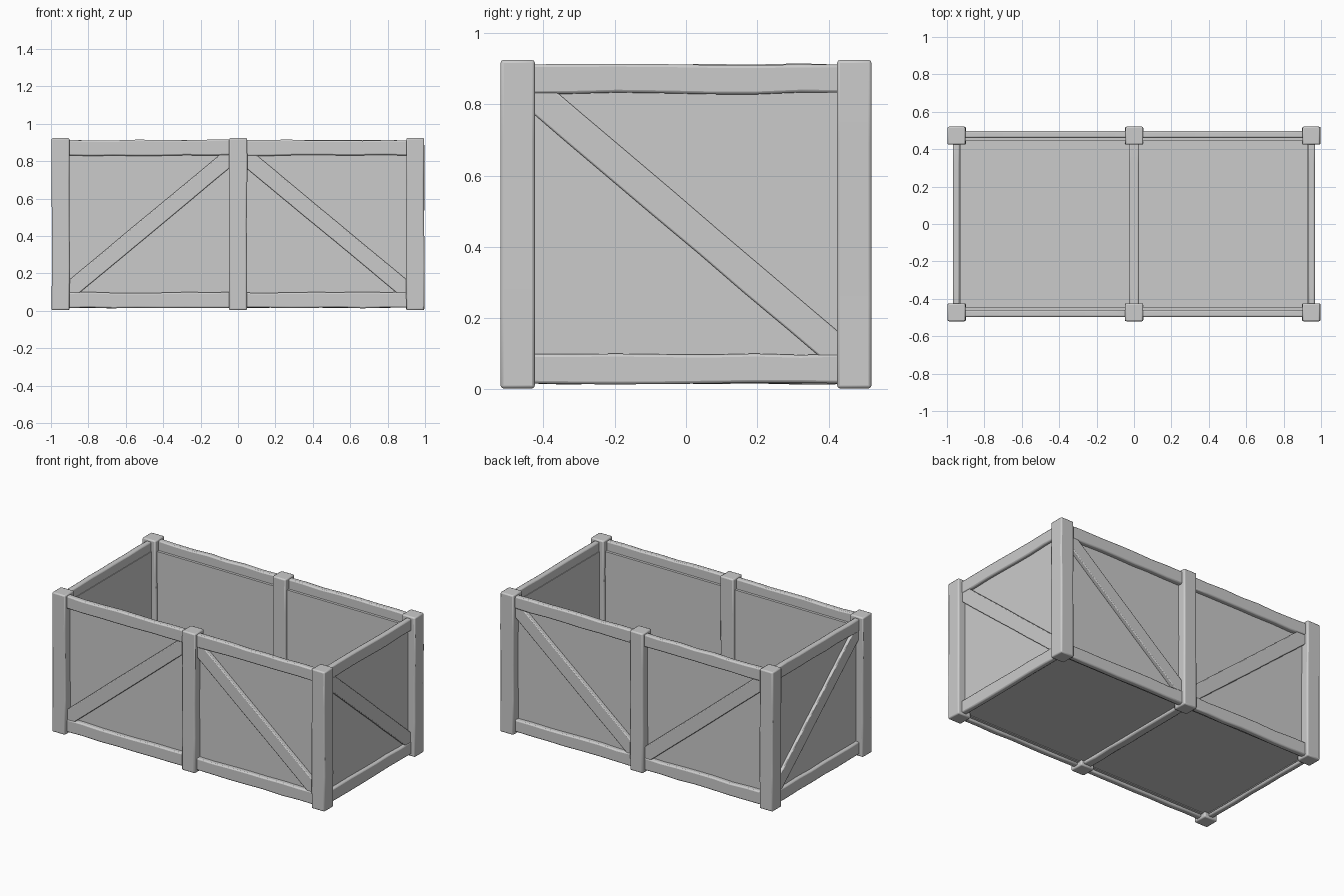
import bpy, bmesh, random
from mathutils import Vector, Matrix

if "Cube" in bpy.data.objects:
    bpy.data.objects.remove(bpy.data.objects["Cube"])

random.seed(4)


def beam(name, a, b, width, depth, normal, bevel=0.008, cuts=6, wobble=0.003):
    """Slightly uneven hewn beam from a to b; depth is measured along normal."""
    a, b, n = Vector(a), Vector(b), Vector(normal)
    d = (b - a).normalized()
    w = n.cross(d)
    bm = bmesh.new()
    bmesh.ops.create_cube(bm, size=1)
    bmesh.ops.scale(bm, vec=((b - a).length, width, depth), verts=bm.verts)
    if cuts:
        edges = [e for e in bm.edges
                 if abs(e.verts[0].co.x - e.verts[1].co.x) > 1e-4]
        bmesh.ops.subdivide_edges(bm, edges=edges, cuts=cuts)
        rings = {}
        for v in bm.verts:
            key = (round(v.co.x, 3), v.co.y > 0)
            if key not in rings:
                rings[key] = random.uniform(-wobble, wobble)
            v.co.y += rings[key]
    rot = Matrix((d, w, n)).transposed().to_4x4()
    bm.transform(Matrix.Translation((a + b) / 2) @ rot)
    bmesh.ops.recalc_face_normals(bm, faces=bm.faces)
    me = bpy.data.meshes.new(name)
    bm.to_mesh(me)
    bm.free()
    ob = bpy.data.objects.new(name, me)
    bpy.context.collection.objects.link(ob)
    if bevel:
        mod = ob.modifiers.new("soft_edges", 'BEVEL')
        mod.width = bevel
        mod.segments = 2
        mod.limit_method = 'ANGLE'
    bpy.ops.object.select_all(action='DESELECT')
    ob.select_set(True)
    bpy.context.view_layer.objects.active = ob
    bpy.ops.object.shade_smooth_by_angle()
    return ob


X, Y, Z = (1, 0, 0), (0, 1, 0), (0, 0, 1)
PX, PY = 0.948, 0.472      # post centres
RY, RX = 0.479, 0.95       # rail centres

# Six upright posts
for x in (-PX, 0, PX):
    for y in (-PY, PY):
        beam("post", (x, y, 0.003), (x, y, 0.924), 0.096, 0.096, Y,
             cuts=3, wobble=0.002)

for s, side in ((-1, "front"), (1, "back")):
    for h in (-1, 1):
        # Long-side rails between posts
        for z, part in ((0.057, "bottom"), (0.871, "top")):
            beam(f"{side}_{part}_rail", (h * 0.03, s * RY, z),
                 (h * 0.92, s * RY, z), 0.082, 0.038, Y)
        # Braces: lean to the centre on the front, outward on the back
        inner, outer = (0.845, 0.09) if s < 0 else (0.09, 0.845)
        beam(f"{side}_brace", (h * 0.015, s * RY, inner),
             (h * 0.925, s * RY, outer), 0.088, 0.03, Y,
             bevel=0.005, wobble=0.001)
    # Long-side board set behind the rails
    beam(f"{side}_panel", (-0.94, s * 0.455, 0.44), (0.94, s * 0.455, 0.44),
         0.82, 0.024, Y, bevel=0, cuts=0)

for s, side in ((-1, "left"), (1, "right")):
    # Short-end rails, brace and board
    for z, part in ((0.057, "bottom"), (0.871, "top")):
        beam(f"{side}_{part}_rail", (s * RX, -0.45, z), (s * RX, 0.45, z),
             0.082, 0.036, X)
    beam(f"{side}_brace", (s * RX, -0.445, 0.845), (s * RX, 0.445, 0.09),
         0.088, 0.03, X, bevel=0.005, wobble=0.001)
    beam(f"{side}_panel", (s * 0.937, -0.46, 0.44), (s * 0.937, 0.46, 0.44),
         0.82, 0.018, X, bevel=0, cuts=0)

# Floor board and the cross bar under the middle posts
beam("floor", (-0.94, 0, 0.045), (0.94, 0, 0.045), 0.92, 0.02, Z,
     bevel=0, cuts=0)
beam("floor_cross_bar", (0, -0.45, 0.057), (0, 0.45, 0.057), 0.082, 0.056, X)
